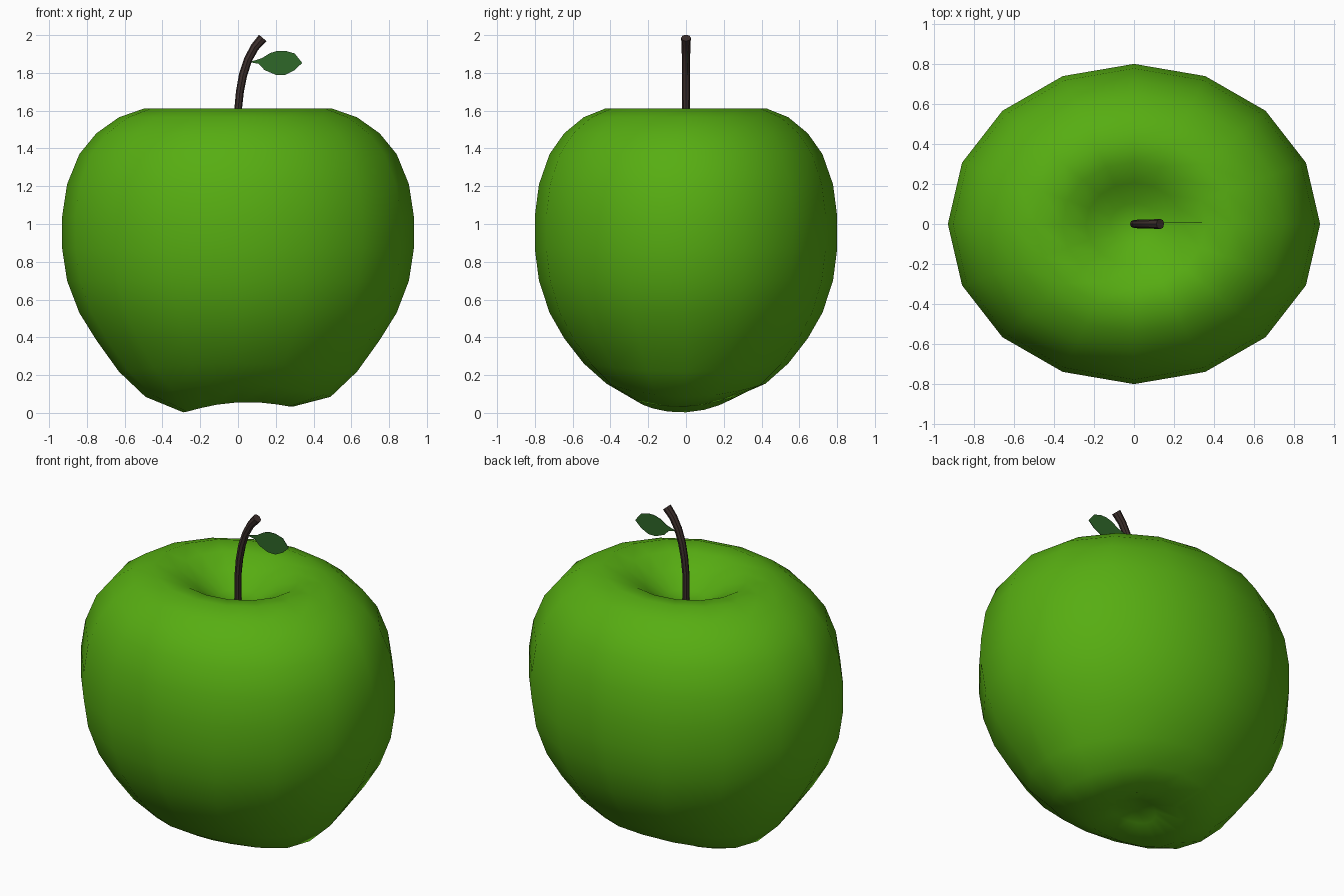
import bpy, bmesh, math
from mathutils import Vector

if "Cube" in bpy.data.objects:
    bpy.data.objects.remove(bpy.data.objects["Cube"])


def material(name, rgb):
    m = bpy.data.materials.new(name)
    m.diffuse_color = (*rgb, 1)
    m.use_nodes = True
    m.node_tree.nodes["Principled BSDF"].inputs["Base Color"].default_value = m.diffuse_color
    return m


def make_object(name, bm, mat, smooth_angle=None):
    mesh = bpy.data.meshes.new(name)
    bm.to_mesh(mesh)
    bm.free()
    mesh.materials.append(mat)
    ob = bpy.data.objects.new(name, mesh)
    bpy.context.collection.objects.link(ob)
    if smooth_angle:
        bpy.ops.object.select_all(action='DESELECT')
        ob.select_set(True)
        bpy.context.view_layer.objects.active = ob
        bpy.ops.object.shade_smooth_by_angle(angle=math.radians(smooth_angle))
    return ob


def skin(bm, rings):
    # Joins rings of equal vertex count with quads
    for a, b in zip(rings, rings[1:]):
        n = len(a)
        for i in range(n):
            j = (i + 1) % n
            bm.faces.new((a[i], a[j], b[j], b[i]))


def cap(bm, ring, centre):
    c = bm.verts.new(centre)
    for i in range(len(ring)):
        bm.faces.new((ring[i], ring[(i + 1) % len(ring)], c))


green = material("apple_green", (0.095, 0.42, 0.006))
brown = material("stem_brown", (0.045, 0.028, 0.025))
leaf_green = material("leaf_green", (0.028, 0.135, 0.022))

# Apple body: oval lathe; (radius, height, lobe amount, tilt amount)
profile = [(.13, .10, .012, .4), (.29, .043, .025, 1), (.49, .12, .035, 0),
           (.63, .24, .022, 0), (.75, .39, .005, 0), (.84, .53, 0, 0),
           (.905, .70, 0, 0), (.931, .87, 0, 0), (.931, 1.04, 0, 0),
           (.905, 1.21, 0, 0), (.84, 1.37, 0, 0), (.75, 1.48, 0, 0),
           (.63, 1.565, 0, 0), (.495, 1.612, 0, 0), (.36, 1.595, 0, 0),
           (.24, 1.53, 0, 0), (.12, 1.46, 0, 0)]
bm = bmesh.new()
rings = []
for r, z, lobe, tilt in profile:
    ring = []
    for i in range(16):
        t = math.tau * i / 16
        dz = -lobe * math.cos(2 * t) + tilt * (.015 * math.cos(t) + .012 * math.sin(t))
        ring.append(bm.verts.new((r * math.cos(t), .86 * r * math.sin(t), z + dz)))
    rings.append(ring)
skin(bm, rings)
cap(bm, rings[0], (0, 0, .125))
cap(bm, rings[-1], (0, 0, 1.44))
bmesh.ops.recalc_face_normals(bm, faces=bm.faces)
make_object("apple_body", bm, green, 80)

# Stem: tapered tube swept along a bent path
path = [(0, 1.42, .02), (0, 1.60, .02), (.010, 1.70, .021), (.027, 1.79, .022),
        (.053, 1.87, .022), (.088, 1.935, .023), (.131, 1.985, .026)]
bm = bmesh.new()
rings = []
for k, (x, z, r) in enumerate(path):
    a, b = path[max(k - 1, 0)], path[min(k + 1, len(path) - 1)]
    d = Vector((b[0] - a[0], 0, b[1] - a[1])).normalized()
    side = Vector((d.z, 0, -d.x))
    rings.append([bm.verts.new(Vector((x, 0, z))
                  + r * (side * math.cos(math.tau * i / 8)
                         + Vector((0, 1, 0)) * math.sin(math.tau * i / 8)))
                  for i in range(8)])
skin(bm, rings)
bm.faces.new(rings[0])
bm.faces.new(rings[-1])
bmesh.ops.recalc_face_normals(bm, faces=bm.faces)
make_object("stem", bm, brown, 40)

# Leaf: thin flat plate
outline = [(.06, 1.857), (.127, 1.878), (.17, 1.905), (.21, 1.917), (.25, 1.917),
           (.30, 1.903), (.34, 1.853), (.30, 1.815), (.25, 1.79), (.20, 1.79),
           (.14, 1.815), (.11, 1.848)]
bm = bmesh.new()
face = bm.faces.new([bm.verts.new((x, .008, z)) for x, z in outline])
ext = bmesh.ops.extrude_face_region(bm, geom=[face])
for v in ext["geom"]:
    if isinstance(v, bmesh.types.BMVert):
        v.co.y += .003
bmesh.ops.recalc_face_normals(bm, faces=bm.faces)
make_object("leaf", bm, leaf_green)
